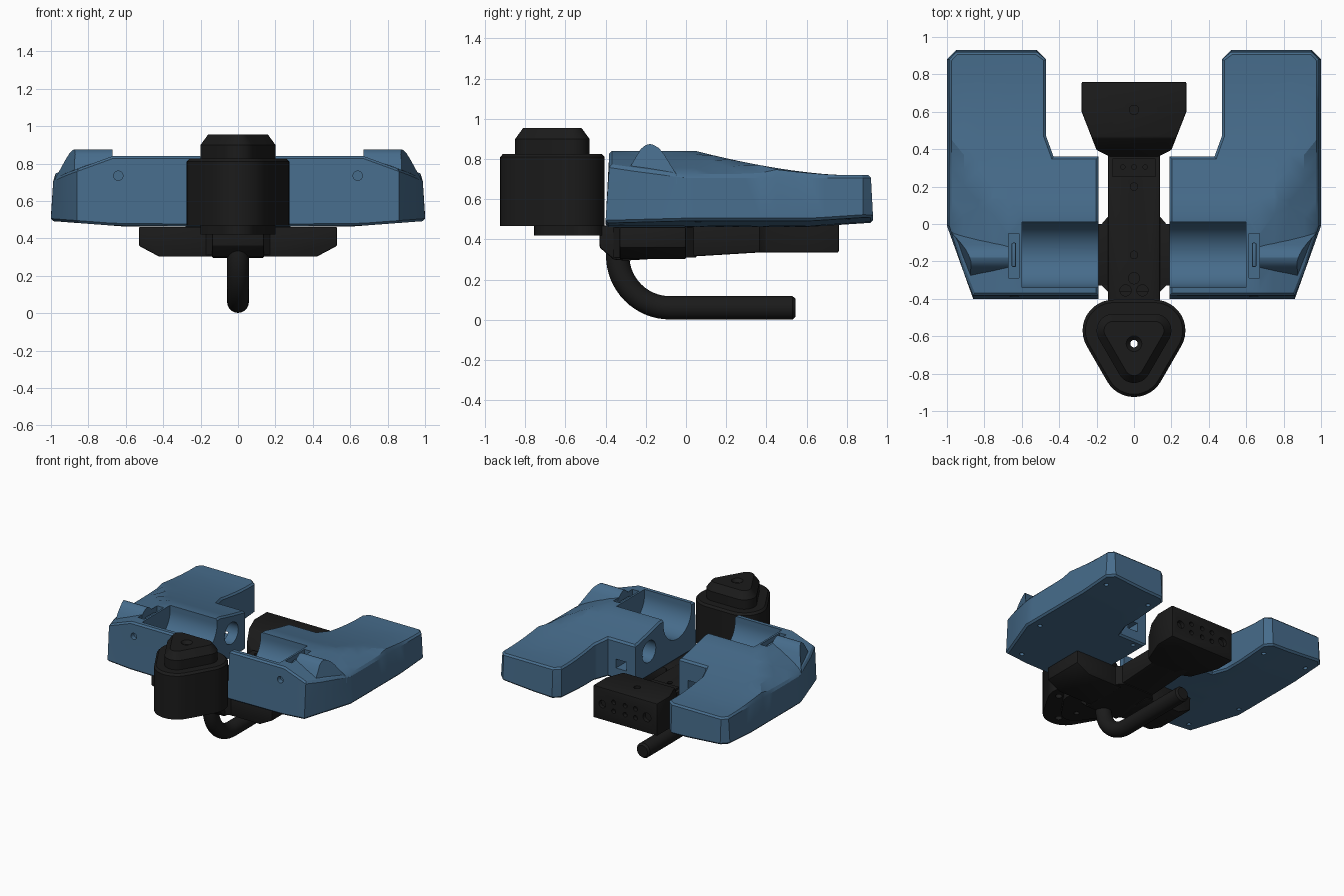
import bpy, bmesh, math
from mathutils import Vector

if "Cube" in bpy.data.objects:
    bpy.data.objects.remove(bpy.data.objects["Cube"])


def material(name, rgb):
    m = bpy.data.materials.new(name)
    m.diffuse_color = (*rgb, 1)
    m.use_nodes = True
    m.node_tree.nodes["Principled BSDF"].inputs["Base Color"].default_value = m.diffuse_color
    return m


BLUE = material("steel blue", (0.062, 0.15, 0.26))
BLACK = material("soft black", (0.011, 0.011, 0.011))


def to_object(name, bm, mat):
    bmesh.ops.recalc_face_normals(bm, faces=bm.faces[:])
    me = bpy.data.meshes.new(name)
    bm.to_mesh(me)
    bm.free()
    me.materials.append(mat)
    ob = bpy.data.objects.new(name, me)
    bpy.context.collection.objects.link(ob)
    return ob


def loft_bm(rings):
    bm = bmesh.new()
    vs = [[bm.verts.new(p) for p in r] for r in rings]
    n = len(vs[0])
    for a, b in zip(vs, vs[1:]):
        for i in range(n):
            bm.faces.new((a[i], a[(i + 1) % n], b[(i + 1) % n], b[i]))
    bm.faces.new(vs[0][::-1])
    bm.faces.new(vs[-1])
    return bm


def loft(name, rings, mat=BLACK):
    return to_object(name, loft_bm(rings), mat)


def place(axis, u, v, w):
    return {'x': (w, u, v), 'y': (u, w, v), 'z': (u, v, w)}[axis]


def prism(name, pts, axis, lo, hi, mat=BLACK):
    return loft(name, [[place(axis, u, v, w) for u, v in pts] for w in (lo, hi)], mat)


def box(name, x0, x1, y0, y1, z0, z1, mat=BLACK):
    return prism(name, [(x0, y0), (x1, y0), (x1, y1), (x0, y1)], 'z', z0, z1, mat)


def circle(u, v, r, n=24):
    return [(u + r * math.cos(2 * math.pi * i / n), v + r * math.sin(2 * math.pi * i / n)) for i in range(n)]


def inset(pts, d):
    """Offset a counter-clockwise outline inwards by d."""
    out, n = [], len(pts)
    for i in range(n):
        p, a, b = Vector(pts[i]), Vector(pts[i - 1]), Vector(pts[(i + 1) % n])
        e, f = (p - a).normalized(), (b - p).normalized()
        n1, n2 = Vector((-e.y, e.x)), Vector((-f.y, f.x))
        out.append(tuple(p + (n1 + n2) * d / (1 + n1.dot(n2))))
    return out


def apply(ob, mod):
    bpy.context.view_layer.objects.active = ob
    bpy.ops.object.modifier_apply(modifier=mod.name)


def cut(ob, cutter):
    # keep the uncut mesh if a solver returns nothing useful
    size = ob.dimensions.length if ob.dimensions.length else 1
    for solver in ('EXACT', 'MANIFOLD', 'FLOAT'):
        backup = ob.data.copy()
        m = ob.modifiers.new("cut", 'BOOLEAN')
        m.operation, m.solver, m.object = 'DIFFERENCE', solver, cutter
        apply(ob, m)
        xs = [v.co for v in ob.data.vertices]
        span = max((v - xs[0]).length for v in xs) if xs else 0
        if span > 0.4 * size:
            break
        ob.data = backup
    bpy.data.objects.remove(cutter)


def drill(ob, axis, u, v, r, lo, hi):
    cut(ob, prism("drill", circle(u, v, r), axis, lo, hi, ob.data.materials[0]))


def bevel(ob, width, segments=2):
    m = ob.modifiers.new("bevel", 'BEVEL')
    m.width, m.segments, m.limit_method, m.angle_limit = width, segments, 'ANGLE', math.radians(40)
    apply(ob, m)


def mirror(ob):
    ob.modifiers.new("mirror", 'MIRROR')


# ---- side pods: chamfered outline whose top and bottom follow height rules
def clamp(t):
    return max(0.0, min(1.0, t))


def top_z(x, y):
    t = clamp((y - 0.05) / 0.75)
    side = 0.33 * max(0.05, min(1, 1 - y / 0.45))
    return 0.72 + 0.12 * (1 - t) ** 1.6 * clamp((1 - x) / side)


def bottom_z(x, y):
    return 0.463 + 0.03 * clamp((x - 0.6) / 0.4) + 0.02 * clamp((y - 0.62) / 0.3)


outline = [(0.19, -0.40), (0.86, -0.40), (1.0, -0.01), (1.0, 0.88), (0.95, 0.93),
           (0.52, 0.93), (0.47, 0.88), (0.47, 0.47), (0.43, 0.36), (0.19, 0.36)]
small = inset(outline, 0.013)
bm = loft_bm([[(x, y, z) for x, y in pts] for pts, z in
              ((small, 0), (outline, 0.1), (outline, 0.9), (small, 1))])
bmesh.ops.recalc_face_normals(bm, faces=bm.faces[:])
bmesh.ops.triangulate(bm, faces=[f for f in bm.faces if len(f.verts) > 4])
planes = [((x, 0, 0), (1, 0, 0)) for x in (0.67, 0.75, 0.83, 0.91)]
planes += [((0, 0.05 + 0.08 * i, 0), (0, 1, 0)) for i in range(11)]
for co, no in planes:
    bmesh.ops.bisect_plane(bm, geom=bm.verts[:] + bm.edges[:] + bm.faces[:], dist=1e-6,
                           plane_co=co, plane_no=no)
for v in bm.verts:
    x, y, z = v.co
    if z > 0.5:
        v.co.z = top_z(x, y) - (0.013 if z < 0.95 else 0)
        v.co.x -= 0.012 if x > 0.98 else 0
        v.co.y += 0.018 if y < -0.38 else (-0.01 if y > 0.91 else 0)
    else:
        v.co.z = bottom_z(x, y) + (0.013 if z > 0.05 else 0)
bmesh.ops.triangulate(bm, faces=bm.faces[:])
pod = to_object("side_pod", bm, BLUE)
bpy.context.view_layer.update()

# trough across the top, latch slot, round bore and its outlet
R, cy, cz = 0.175, -0.165, 0.80
arc = [(cy - R * math.cos(math.pi * i / 24), cz - R * math.sin(math.pi * i / 24)) for i in range(25)]
cut(pod, prism("trough", arc + [(cy + R, 1), (cy - R, 1)], 'x', 0.1, 0.60, BLUE))
cut(pod, box("slot", 0.615, 0.672, -0.29, -0.05, 0.70, 0.95, BLUE))
drill(pod, 'x', 0.19, 0.66, 0.085, 0.1, 0.40)
cut(pod, box("outlet", 0.27, 0.36, 0.15, 0.45, 0.55, 0.62, BLUE))
drill(pod, 'y', 0.64, 0.735, 0.025, -0.5, -0.35)
for x, y in ((0.27, -0.32), (0.78, -0.32), (0.93, 0.06), (0.93, 0.8), (0.54, 0.8), (0.27, 0.31)):
    drill(pod, 'z', x, y, 0.016, 0.3, 0.52)
mirror(pod)

# rounded ridge over the outer end of each trough
profile = [(-0.335, 0.66), (-0.25, 0.81), (-0.225, 0.85), (-0.20, 0.87), (-0.18, 0.875),
           (-0.16, 0.87), (-0.135, 0.855), (-0.11, 0.825), (-0.045, 0.72), (-0.045, 0.66)]
inner = [(0.67, y, z) for y, z in profile]
outer = [(0.85 + (y + 0.4) * 0.36 - max(0, z - 0.72) * 0.33, y, z) for y, z in profile]
mirror(loft("pod_ridge", [inner, outer], BLUE))
latch = box("latch", 0.63, 0.655, -0.23, -0.10, 0.68, 0.82, BLUE)
bevel(latch, 0.008)
mirror(latch)


# ---- tower: rounded triangle stack
def rounded_tri(r, z, cs=((0.11, -0.57), (-0.11, -0.57), (0, -0.76)), n=12):
    pts = []
    for (x, y), a0 in zip(cs, (-30, 90, 210)):
        pts += [(x + r * math.cos(math.radians(a0 + 120 * i / n)),
                 y + r * math.sin(math.radians(a0 + 120 * i / n)), z) for i in range(n + 1)]
    return pts


tower = loft("tower", [rounded_tri(r, z) for r, z in (
    (0.165, 0.468), (0.165, 0.81), (0.15, 0.826), (0.09, 0.826), (0.09, 0.90), (0.05, 0.955))])
plate_c = ((0.10, -0.51), (-0.10, -0.51), (0, -0.655))
base = loft("tower_base_plate", [rounded_tri(0.10, z, plate_c) for z in (0.42, 0.472)])
cut(tower, loft("sink", [[(x, y, z) for x, y in circle(0, -0.64, r)]
                         for r, z in ((0.02, 0.3), (0.02, 0.93), (0.055, 0.97))]))
drill(base, 'z', 0, -0.64, 0.02, 0.3, 0.6)
for x, y in ((0.2, -0.6), (-0.2, -0.6), (0, -0.84)):
    drill(tower, 'z', x, y, 0.025, 0.4, 0.50)

# ---- central spine, cross wing and rear connector box
spine = prism("spine", [(-0.43, 0.36), (-0.36, 0.30), (-0.30, 0.295), (0.36, 0.335),
                        (0.45, 0.335), (0.45, 0.47), (-0.43, 0.47)], 'x', -0.14, 0.14)
bevel(spine, 0.01)
for x, y in ((0, -0.29), (-0.045, -0.355), (0.045, -0.355)):
    drill(spine, 'z', x, y, 0.03, 0.45, 0.55)
for x, y in ((0, -0.165), (0, 0.2)):
    drill(spine, 'z', x, y, 0.02, 0.45, 0.55)
neck = box("neck_plate", -0.115, 0.115, 0.25, 0.35, 0.46, 0.485)
for x in (-0.06, 0.0, 0.06):
    drill(neck, 'z', x, 0.305, 0.012, 0.475, 0.6)
half = [(0.53, 0.462), (0.53, 0.36), (0.42, 0.302)]
for side in (-1, 1):
    wing = prism("cross_wing", [(side * x, z) for x, z in half + [(0.12, 0.302), (0.12, 0.462)]],
                 'y', -0.33, 0.0)
    bevel(wing, 0.008)
prism("spine_flare", [(0.13, 0.05), (0.19, -0.02), (0.19, -0.31), (0.14, -0.36),
                      (-0.14, -0.36), (-0.19, -0.31), (-0.19, -0.02), (-0.13, 0.05)], 'z', 0.31, 0.46)

rear_half = [(0.13, 0.36), (0.20, 0.395), (0.28, 0.60), (0.28, 0.76)]
rear = prism("rear_box", rear_half + [(-x, y) for x, y in rear_half[::-1]], 'z', 0.335, 0.59)
cut(rear, prism("slope", [(0.30, 0.40), (0.47, 0.60), (0.30, 0.70)], 'x', -0.4, 0.4))
bevel(rear, 0.008)
drill(rear, 'z', 0, 0.61, 0.025, 0.56, 0.7)
sockets = [(0.20, 0.46, 0.03), (-0.19, 0.46, 0.035)]
sockets += [(x, z, 0.018) for x in (0.10, 0.0, -0.09) for z in (0.43, 0.50)]
for x, z, r in sockets:
    drill(rear, 'y', x, z, r, 0.73, 0.85)

# ---- bent pipe: circle swept along an arc
path = [(-0.34, 0.42, 0)]
path += [(-0.08 - 0.26 * math.cos(a), 0.32 - 0.26 * math.sin(a), a)
         for a in (math.pi / 2 * i / 16 for i in range(17))]
path += [(0.53, 0.06, math.pi / 2), (0.545, 0.06, math.pi / 2)]
rings = []
for k, (y, z, a) in enumerate(path):
    r = 0.045 if k == len(path) - 1 else 0.058
    side = Vector((0, -math.cos(a), -math.sin(a)))
    rings.append([Vector((u, y, z)) + side * v for u, v in circle(0, 0, r, 28)])
loft("bent_pipe", rings)

# ---- smooth shading with sharp edges
for ob in bpy.context.collection.objects:
    ob.select_set(True)
    bpy.context.view_layer.objects.active = ob
bpy.ops.object.shade_smooth_by_angle(angle=math.radians(28))
